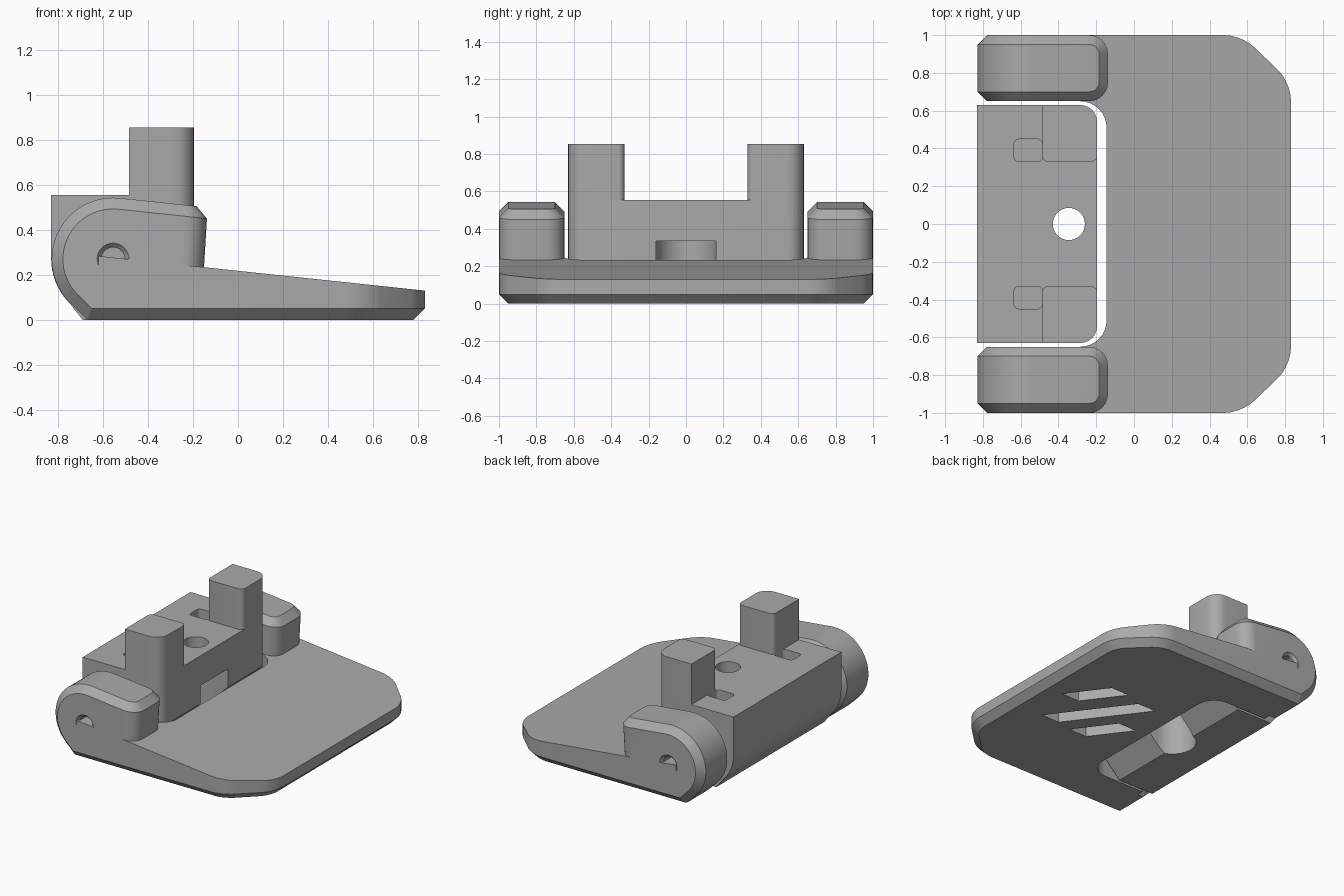
import bpy, bmesh, math
from mathutils import Vector

cube = bpy.data.objects.get("Cube")
if cube:
    bpy.data.objects.remove(cube)

grey = bpy.data.materials.new("plain_grey")
grey.use_nodes = True
GREY = (0.4, 0.4, 0.4, 1)
grey.diffuse_color = GREY
grey.node_tree.nodes["Principled BSDF"].inputs["Base Color"].default_value = GREY


def prism(points, axis, lo, hi):
    """Extrude an outline along y (points are x, z) or z (points are x, y)."""
    bm = bmesh.new()
    place = (lambda p, h: (p[0], h, p[1])) if axis == "y" else (lambda p, h: (p[0], p[1], h))
    a = [bm.verts.new(place(p, lo)) for p in points]
    b = [bm.verts.new(place(p, hi)) for p in points]
    bm.faces.new(a)
    bm.faces.new(b)
    for i in range(len(a)):
        j = (i + 1) % len(a)
        bm.faces.new((a[i], a[j], b[j], b[i]))
    bmesh.ops.recalc_face_normals(bm, faces=bm.faces)
    return bm


def bevel(bm, rule, offset, segments=1):
    bm.normal_update()
    edges = [e for e in bm.edges if rule(e)]
    bmesh.ops.bevel(bm, geom=edges, offset=offset, segments=segments, profile=0.5,
                    affect="EDGES", clamp_overlap=True)


def vertical(e):
    d = e.verts[0].co - e.verts[1].co
    return abs(d.z) > 0.01 and abs(d.x) + abs(d.y) < 1e-4


def make(name, bm):
    bmesh.ops.recalc_face_normals(bm, faces=bm.faces)
    mesh = bpy.data.meshes.new(name)
    bm.to_mesh(mesh)
    bm.free()
    mesh.materials.append(grey)
    ob = bpy.data.objects.new(name, mesh)
    bpy.context.collection.objects.link(ob)
    return ob


def combine(ob, other, operation="DIFFERENCE"):
    mod = ob.modifiers.new("cut", "BOOLEAN")
    mod.operation, mod.object, mod.solver = operation, other, "EXACT"
    bpy.context.view_layer.objects.active = ob
    bpy.ops.object.modifier_apply(modifier=mod.name)
    bpy.data.objects.remove(other)


def circle(x, y, r, start=0, end=360, n=32):
    full = end - start == 360
    angles = [math.radians(start + (end - start) * i / (n if full else n - 1)) for i in range(n)]
    return [(x + r * math.cos(a), y + r * math.sin(a)) for a in angles]


def rect(x0, x1, y0, y1):
    return [(x0, y0), (x1, y0), (x1, y1), (x0, y1)]


PIN = (-0.555, 0.27)

# Tread plate: clipped corners, chamfered underside, sloping top
bm = prism([(-0.62, -1), (0.57, -1), (0.83, -0.75), (0.83, 0.75), (0.57, 1), (-0.62, 1)], "z", 0, 0.4)
bevel(bm, lambda e: vertical(e) and e.verts[0].co.x > 0, 0.09, 5)
bevel(bm, lambda e: all(v.co.z < 0.001 for v in e.verts)
      and max(v.co.x for v in e.verts) > -0.6, 0.05)
cut = bmesh.ops.bisect_plane(bm, geom=bm.verts[:] + bm.edges[:] + bm.faces[:],
                             plane_co=(0.83, 0, 0.13), plane_no=(0.106, 0, 1), clear_outer=True)
bmesh.ops.holes_fill(bm, edges=[e for e in cut["geom_cut"] if isinstance(e, bmesh.types.BMEdge)])
plate = make("tread_plate", bm)

# Open pocket that the hinge block sits in
bm = prism(rect(-1, -0.145, -0.65, 0.65), "z", -0.2, 0.6)
bevel(bm, lambda e: vertical(e) and e.verts[0].co.x > -0.5, 0.14, 8)
combine(plate, make("pocket_cutter", bm))

# Slanted grooves under the plate
for x, y, half in ((0.30, -0.02, 0.27), (0.48, 0.16, 0.14), (0.13, -0.18, 0.14)):
    dx = half * 0.75
    bm = prism([(x + dx - 0.075, y - half), (x + dx + 0.075, y - half),
                (x - dx + 0.075, y + half), (x - dx - 0.075, y + half)], "z", -0.1, 0.08)
    combine(plate, make("groove_cutter", bm))

# Hinge ears with rounded backs, chamfered rims and pin holes
outline = [(-0.165, 0), (-0.135, 0.5)] + circle(*PIN, 0.273, 84, 225, 24) + [(-0.67, 0)]


def is_skin(f):
    return f.normal.x < -0.05 or abs(f.normal.z) > 0.5


for side, label in ((1, "left"), (-1, "right")):
    bm = prism(outline, "y", 0.65, 1)
    bevel(bm, lambda e: all(v.co.x > -0.2 for v in e.verts)
          and abs(e.verts[0].co.z - e.verts[1].co.z) > 0.1, 0.1, 6)
    bevel(bm, lambda e: len(e.link_faces) == 2
          and is_skin(e.link_faces[0]) != is_skin(e.link_faces[1]), 0.05)
    for v in bm.verts:
        v.co.y *= side
    ear = make("hinge_ear_" + label, bm)
    # Countersunk pin hole
    bm = bmesh.new()
    rings = [[bm.verts.new((x, side * y, z)) for x, z in circle(*PIN, r)]
             for y, r in ((1.02, 0.09), (0.98, 0.052), (0.8, 0.052))]
    bm.faces.new(rings[0])
    bm.faces.new(rings[-1])
    for a, b in zip(rings, rings[1:]):
        for i in range(len(a)):
            j = (i + 1) % len(a)
            bm.faces.new((a[i], a[j], b[j], b[i]))
    combine(ear, make("pin_cutter", bm))
    combine(plate, ear, "UNION")

# Hinge block
profile = [(-0.4, 0), (-0.195, 0.2), (-0.195, 0.555), (-0.83, 0.555)]
profile += circle(*PIN, 0.275, 180, 225, 10) + [(-0.69, 0)]
bm = prism(profile, "y", -0.63, 0.63)
bevel(bm, lambda e: all(v.co.x > -0.2 for v in e.verts) and vertical(e), 0.09, 6)
block = make("hinge_block", bm)

# Bolt hole and the open relief below it
combine(block, make("bolt_cutter", prism(circle(-0.345, 0, 0.085), "z", -0.2, 0.8)))
relief = [(0, -0.16), (0, 0.16)] + circle(-0.345, 0, 0.16, 90, 270, 20)
combine(block, make("relief_cutter", prism(relief, "z", -0.2, 0.335)))

# Slots behind the posts
for side in (1, -1):
    bm = prism(rect(-0.635, -0.485, side * 0.39 - 0.06, side * 0.39 + 0.06), "z", 0.3, 0.8)
    bevel(bm, vertical, 0.025, 3)
    combine(block, make("slot_cutter", bm))

# Upright posts
for side, label in ((1, "left"), (-1, "right")):
    bm = prism(rect(-0.485, -0.195, *sorted((side * 0.33, side * 0.63))), "z", 0.555, 0.855)

    def outer(e):
        return vertical(e) and e.verts[0].co.x > -0.2 and abs(e.verts[0].co.y) > 0.6

    def inner(e):
        return vertical(e) and abs(e.verts[0].co.y) < 0.34

    bevel(bm, outer, 0.09, 6)
    bevel(bm, inner, 0.03, 4)
    make("post_" + label, bm)

# Smooth curved faces, keep sharp edges
for ob in bpy.context.collection.objects:
    ob.select_set(ob.type == "MESH")
bpy.context.view_layer.objects.active = block
bpy.ops.object.shade_smooth_by_angle(angle=math.radians(25))
